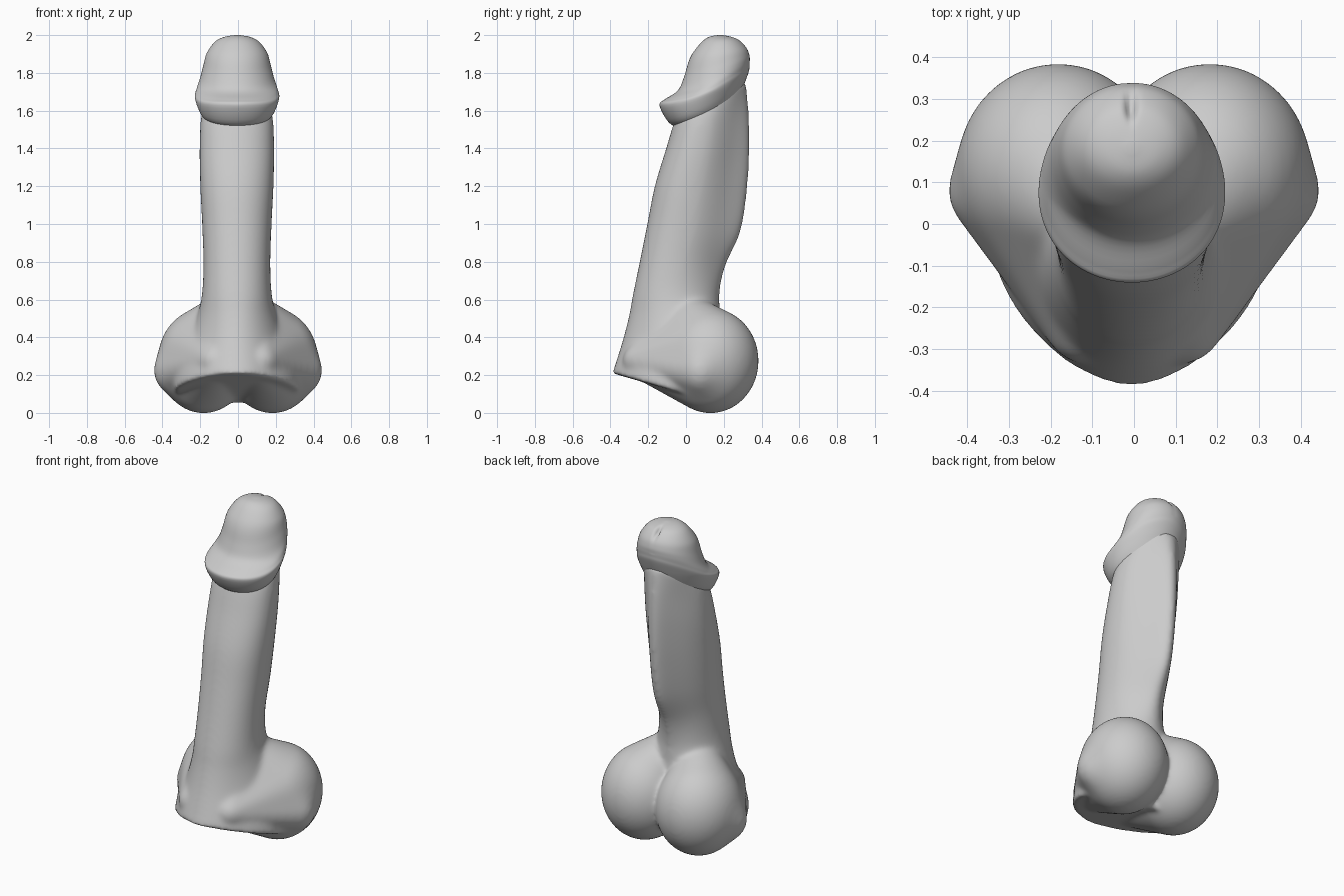
import bpy, bmesh, math
from mathutils import Vector, Matrix

if "Cube" in bpy.data.objects:
    bpy.data.objects.remove(bpy.data.objects["Cube"])


def spline(stations, steps):
    """Catmull-Rom interpolation of station tuples."""
    out = []
    n = len(stations)
    for i in range(n - 1):
        p = [stations[min(max(i + k, 0), n - 1)] for k in (-1, 0, 1, 2)]
        for j in range(steps):
            t = j / steps
            out.append([0.5 * (2 * b + (c - a) * t + (2 * a - 5 * b + 4 * c - d) * t * t
                               + (3 * b - a - 3 * c + d) * t ** 3)
                        for a, b, c, d in zip(*p)])
    out.append(list(stations[-1]))
    return out


def loft(bm, stations, cx, steps=5, seg=96):
    """Tilted rings: front y,z / back y,z / half width / back widening / back ridge."""
    rings = []
    for fy, fz, by, bz, hw, k, ridge in spline(stations, steps):
        ring = []
        for i in range(seg):
            a = math.tau * i / seg
            s, c = math.sin(a), math.cos(a)
            x = hw * c * (1 + k * s)
            v = s
            if s > 0:
                v = s * (1 - ridge) + ridge * math.exp(-(x / 0.07) ** 2)
            u = (v + 1) / 2
            ring.append(bm.verts.new((cx + x, fy + (by - fy) * u, fz + (bz - fz) * u)))
        rings.append(ring)
    for r0, r1 in zip(rings, rings[1:]):
        for i in range(seg):
            j = (i + 1) % seg
            bm.faces.new((r0[i], r0[j], r1[j], r1[i]))
    bm.faces.new(rings[0][::-1])
    bm.faces.new(rings[-1])


def hull_of_balls(bm, balls, side):
    """Taut skin stretched over several ellipsoids, mirrored by side."""
    verts = []
    for x, y, z, rx, ry, rz in balls:
        m = Matrix.Translation((side * x, y, z)) @ Matrix.Diagonal((rx, ry, rz, 1))
        verts += bmesh.ops.create_uvsphere(bm, u_segments=48, v_segments=24,
                                           radius=1, matrix=m)['verts']
    res = bmesh.ops.convex_hull(bm, input=verts)
    junk = {g for g in res['geom_interior'] + res['geom_unused']
            if isinstance(g, bmesh.types.BMVert)}
    bmesh.ops.delete(bm, geom=list(junk), context='VERTS')


def finish(bm, name):
    bmesh.ops.recalc_face_normals(bm, faces=bm.faces)
    me = bpy.data.meshes.new(name)
    bm.to_mesh(me)
    bm.free()
    for p in me.polygons:
        p.use_smooth = True
    ob = bpy.data.objects.new(name, me)
    bpy.context.collection.objects.link(ob)
    return ob


# Shaft flaring into the sloping base
bm = bmesh.new()
loft(bm, [
    (-0.39, 0.21, 0.17, 0.05, 0.325, 0.25, 0),
    (-0.37, 0.27, 0.17, 0.20, 0.310, 0.25, 0),
    (-0.33, 0.40, 0.18, 0.38, 0.250, 0.18, 0),
    (-0.30, 0.52, 0.18, 0.52, 0.208, 0.05, 0),
    (-0.28, 0.63, 0.178, 0.64, 0.183, -0.1, 0.05),
    (-0.245, 0.80, 0.21, 0.78, 0.174, -0.2, 0.16),
    (-0.205, 1.00, 0.29, 0.96, 0.176, -0.30, 0.24),
    (-0.165, 1.20, 0.325, 1.18, 0.185, -0.32, 0.26),
    (-0.105, 1.40, 0.337, 1.40, 0.189, -0.32, 0.26),
    (-0.055, 1.56, 0.332, 1.60, 0.182, -0.28, 0.20),
    (-0.01, 1.63, 0.315, 1.76, 0.160, -0.1, 0.05),
], -0.006)

# Paired rounded lobes, each tapering forward and up into the shaft
lobe = [
    (0.182, 0.130, 0.276, 0.243, 0.255, 0.278),
    (0.335, 0.080, 0.225, 0.110, 0.110, 0.125),
    (0.115, -0.235, 0.275, 0.100, 0.100, 0.095),
    (0.085, 0.000, 0.560, 0.085, 0.100, 0.070),
]
for side in (-1, 1):
    part = bmesh.new()
    hull_of_balls(part, lobe, side)
    bmesh.ops.recalc_face_normals(part, faces=part.faces)
    tmp = bpy.data.meshes.new("lobe")
    part.to_mesh(tmp)
    part.free()
    bm.from_mesh(tmp)
    bpy.data.meshes.remove(tmp)

# Fuse shaft and lobes into one soft skin
body = finish(bm, "shaft_and_base")
mod = body.modifiers.new("fuse", 'REMESH')
mod.mode = 'VOXEL'
mod.voxel_size = 0.011
mod.use_smooth_shade = True
mod = body.modifiers.new("soften", 'SMOOTH')
mod.factor = 0.5
mod.iterations = 22

# Rounded head with a slanting rim
bm = bmesh.new()
loft(bm, [
    (-0.02, 1.535, 0.29, 1.71, 0.160, -0.15, 0),
    (-0.09, 1.55, 0.318, 1.77, 0.196, -0.15, 0),
    (-0.14, 1.625, 0.333, 1.81, 0.222, -0.10, 0),
    (-0.115, 1.665, 0.336, 1.835, 0.215, -0.06, 0),
    (-0.045, 1.73, 0.338, 1.86, 0.196, -0.02, 0),
    (-0.01, 1.80, 0.337, 1.89, 0.180, 0, 0),
    (0.02, 1.88, 0.323, 1.93, 0.160, 0, 0),
    (0.075, 1.955, 0.285, 1.972, 0.118, 0, 0),
    (0.12, 1.99, 0.245, 1.99, 0.070, 0, 0),
    (0.17, 2.0, 0.195, 2.0, 0.012, 0, 0),
], -0.005)
centre = Vector((-0.008, 0.18, 1.82))
for v in bm.verts:
    # Sag the sides of the rim
    w = min(1, max(0, (1.9 - v.co.z) / 0.15))
    v.co.z -= 0.04 * w * max(0, 1 - ((v.co.y - 0.1) / 0.235) ** 2)
    # Small slit pressed into the tip
    if v.co.z > 1.85 and v.co.y > 0.18:
        w = math.exp(-((v.co.x + 0.008) / 0.012) ** 2 - ((v.co.y - 0.285) / 0.03) ** 2)
        v.co += (centre - v.co).normalized() * 0.025 * w
finish(bm, "head")
